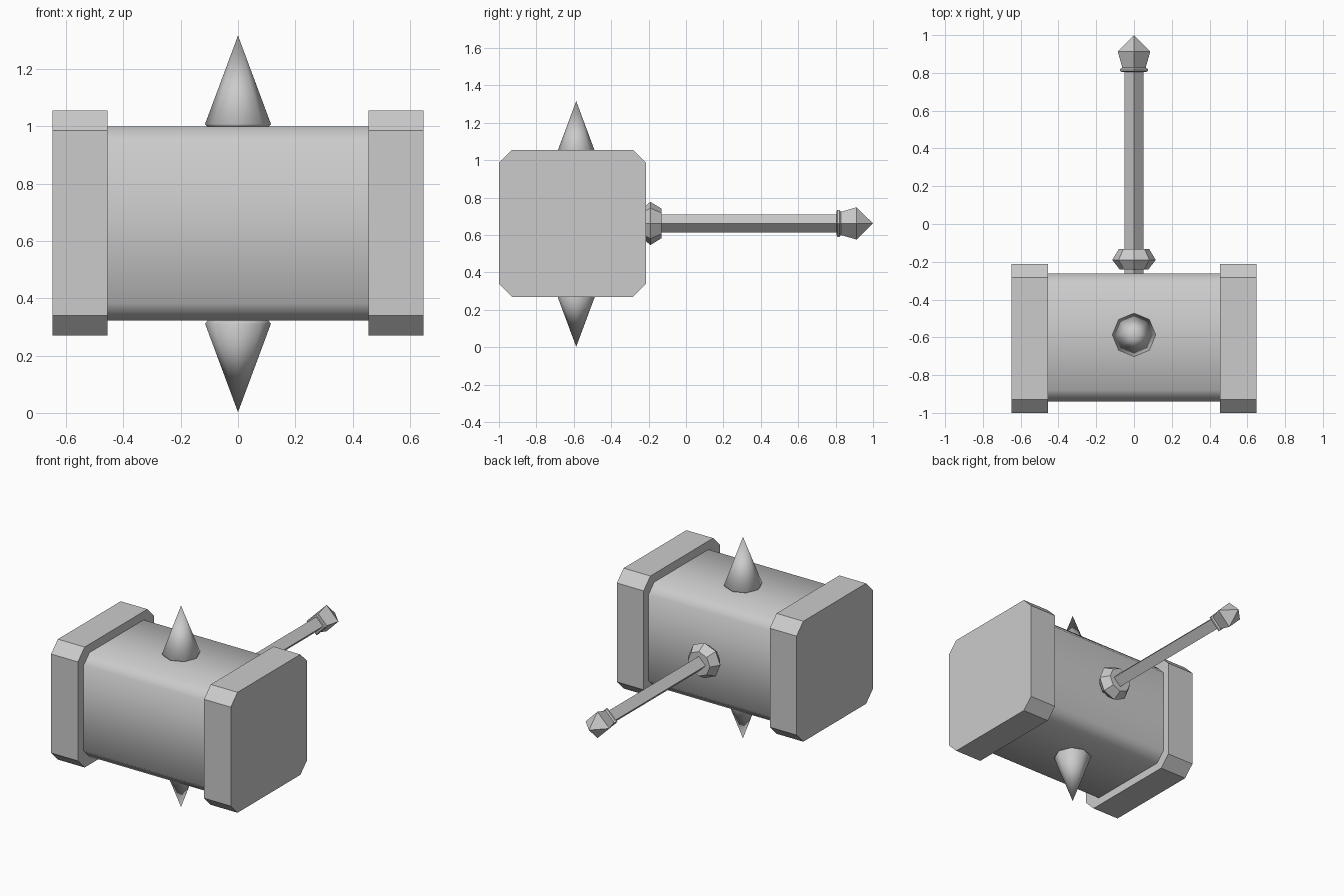
import bpy, bmesh, math
from mathutils import Vector

cube = bpy.data.objects.get("Cube")
if cube:
    bpy.data.objects.remove(cube, do_unlink=True)

GREY = (0.6, 0.6, 0.6, 1)
metal = bpy.data.materials.new("grey metal")
metal.use_nodes = True
metal.diffuse_color = GREY
metal.node_tree.nodes["Principled BSDF"].inputs["Base Color"].default_value = GREY

MID_Z = 0.662


def finish(name, bm, angle):
    """Turn a bmesh into a shaded, coloured object."""
    bmesh.ops.recalc_face_normals(bm, faces=bm.faces)
    mesh = bpy.data.meshes.new(name)
    bm.to_mesh(mesh)
    bm.free()
    mesh.materials.append(metal)
    obj = bpy.data.objects.new(name, mesh)
    bpy.context.collection.objects.link(obj)
    bpy.ops.object.select_all(action='DESELECT')
    obj.select_set(True)
    bpy.context.view_layer.objects.active = obj
    if angle:
        bpy.ops.object.shade_smooth_by_angle(angle=math.radians(angle))
    return obj


def block(name, x0, x1, y0, y1, z0, z1, cut, angle):
    """Box along x whose four long edges are chamfered."""
    section = [(y0 + cut, z0), (y1 - cut, z0), (y1, z0 + cut), (y1, z1 - cut),
               (y1 - cut, z1), (y0 + cut, z1), (y0, z1 - cut), (y0, z0 + cut)]
    bm = bmesh.new()
    face = bm.faces.new([bm.verts.new((x0, y, z)) for y, z in section])
    out = bmesh.ops.extrude_face_region(bm, geom=[face], use_keep_orig=True)
    moved = [v for v in out["geom"] if isinstance(v, bmesh.types.BMVert)]
    bmesh.ops.translate(bm, verts=moved, vec=(x1 - x0, 0, 0))
    return finish(name, bm, angle)


def turned(name, profile, sides, origin, axis, angle=0):
    """Turn (distance, radius) pairs around an axis; radius 0 is a tip."""
    axis, across = Vector(axis), Vector((1, 0, 0))
    up = axis.cross(across)
    bm = bmesh.new()
    rings = []
    for dist, radius in profile:
        centre = Vector(origin) + axis * dist
        if radius == 0:
            rings.append([bm.verts.new(centre)] * sides)
            continue
        turns = [2 * math.pi * i / sides for i in range(sides)]
        rings.append([bm.verts.new(centre + radius * (math.cos(t) * across + math.sin(t) * up))
                      for t in turns])
    for a, b in zip(rings, rings[1:]):
        for i in range(sides):
            j = (i + 1) % sides
            bm.faces.new(list(dict.fromkeys((a[i], a[j], b[j], b[i]))))
    for ring in (rings[0], rings[-1]):
        if ring[0] is not ring[1]:
            bm.faces.new(ring)
    return finish(name, bm, angle)


# Hammer head: core and two striking ends
block("head_core", -0.46, 0.46, -0.94, -0.262, 0.322, 1.0, 0.06, 50)
block("left_striking_end", 0.455, 0.648, -1.0, -0.213, 0.27, 1.055, 0.07, 0)
block("right_striking_end", -0.648, -0.455, -1.0, -0.213, 0.27, 1.055, 0.07, 0)

# Spikes above and below the head
spike = [(0.338, 0.106), (0.348, 0.115), (0.657, 0)]
for name, direction in (("top_spike", 1), ("bottom_spike", -1)):
    turned(name, spike, 8, (0, -0.587, 0.6595), (0, 0, direction), 60)

# Handle pointing backwards, with its collar and pommel
grip = (0, 0, MID_Z)
turned("handle", [(-0.3, 0.049), (0.83, 0.049)], 4, grip, (0, 1, 0))
turned("handle_collar", [(-0.242, 0.075), (-0.19, 0.115), (-0.132, 0.08)],
       8, grip, (0, 1, 0), 35)
turned("pommel", [(0.805, 0.064), (0.81, 0.073), (0.82, 0.073), (0.828, 0.062),
                  (0.912, 0.086), (1.0, 0)], 4, grip, (0, 1, 0))
